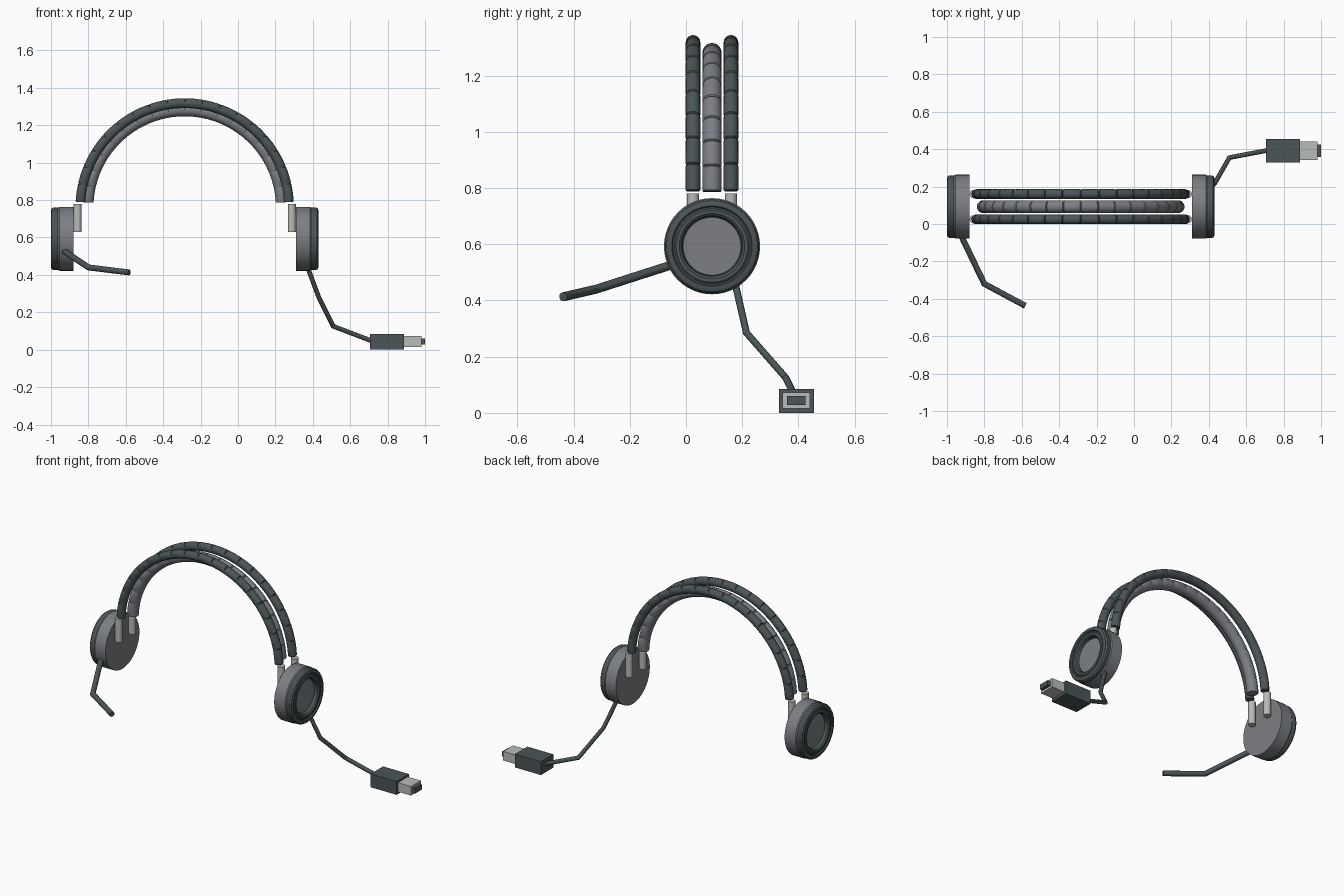
import bpy, bmesh, math
from mathutils import Vector

if "Cube" in bpy.data.objects:
    bpy.data.objects.remove(bpy.data.objects["Cube"])

MID_X, MID_Y = -0.285, 0.0925      # centre of the headset
CUP_Z, BAND_Z = 0.593, 0.76


def material(name, rgb):
    m = bpy.data.materials.new(name)
    m.use_nodes = True
    m.diffuse_color = (*rgb, 1)
    m.node_tree.nodes["Principled BSDF"].inputs["Base Color"].default_value = (*rgb, 1)
    return m


DARK = material("dark slate", (0.07, 0.09, 0.096))
GREY = material("mid grey", (0.2, 0.21, 0.23))
LIGHT = material("light metal", (0.48, 0.5, 0.48))


def finish(name, bm, mat, smooth=True):
    bmesh.ops.recalc_face_normals(bm, faces=bm.faces[:])
    me = bpy.data.meshes.new(name)
    bm.to_mesh(me)
    bm.free()
    ob = bpy.data.objects.new(name, me)
    bpy.context.collection.objects.link(ob)
    me.materials.append(mat)
    if smooth:
        bpy.ops.object.select_all(action='DESELECT')
        ob.select_set(True)
        bpy.context.view_layer.objects.active = ob
        bpy.ops.object.shade_smooth_by_angle(angle=math.radians(32))
    return ob


def skin(bm, rings):
    # bridge successive vertex rings and cap both ends
    n = len(rings[0])
    for a, b in zip(rings, rings[1:]):
        for i in range(n):
            j = (i + 1) % n
            bm.faces.new((a[i], a[j], b[j], b[i]))
    bm.faces.new(rings[0])
    bm.faces.new(rings[-1])


def lathe(name, profile, side, mat, sides=48):
    # profile of (outward offset, radius) turned about the ear axis
    bm = bmesh.new()
    rings = []
    for off, r in profile:
        rings.append([bm.verts.new((MID_X + side * off,
                                    MID_Y + r * math.cos(math.tau * i / sides),
                                    CUP_Z + r * math.sin(math.tau * i / sides)))
                      for i in range(sides)])
    skin(bm, rings)
    return finish(name, bm, mat)


def band(name, y, major, minor, mat, segments=18, sides=20):
    # arched tube with narrow grooves on its outer side
    bm = bmesh.new()
    rings = []
    start, end = math.radians(3), math.radians(177)
    step = (end - start) / segments
    gap = 0.004 / major
    for s in range(segments):
        for t, drop in ((0, 0.16), (gap, 0), (step / 2, 0), (step - gap, 0), (step, 0.16)):
            if t == 0 and s > 0:
                continue
            a = start + s * step + t
            ring = []
            for i in range(sides):
                u = math.tau * i / sides
                r = minor * (1 - drop * max(0, 0.35 + 0.65 * math.cos(u)))
                d = major + r * math.cos(u)
                ring.append(bm.verts.new((MID_X + d * math.cos(a),
                                          y + r * math.sin(u),
                                          BAND_Z + d * math.sin(a))))
            rings.append(ring)
    skin(bm, rings)
    return finish(name, bm, mat)


def tube(name, points, radius, mat):
    # mitred round tube through a few points
    pts = [Vector(p) for p in points]
    dirs = [(b - a).normalized() for a, b in zip(pts, pts[1:])]
    bm = bmesh.new()
    rings, sides = [], 12
    side = dirs[0].cross(Vector((0, 0, 1))).normalized()
    up = side.cross(dirs[0])
    first = []
    for i in range(sides):
        u = math.tau * i / sides
        first.append(pts[0] + radius * (side * math.cos(u) + up * math.sin(u)))
    rings.append([bm.verts.new(p) for p in first])
    current = first
    for k, d in enumerate(dirs):
        nxt = dirs[k + 1] if k + 1 < len(dirs) else d
        plane = (d + nxt).normalized()
        # slide each point along its segment to the mitre plane
        current = [p + d * ((pts[k + 1] - p).dot(plane) / d.dot(plane)) for p in current]
        rings.append([bm.verts.new(p) for p in current])
    skin(bm, rings)
    return finish(name, bm, mat)


def box(name, lo, hi, mat):
    bm = bmesh.new()
    bmesh.ops.create_cube(bm, size=1)
    for v in bm.verts:
        v.co = [l + (c + 0.5) * (h - l) for c, l, h in zip(v.co, lo, hi)]
    return finish(name, bm, mat, smooth=False)


# headband: two dark outer tubes and one padded inner tube
BAND_Y = (0.025, 0.16)
for label, y in zip(("front", "back"), BAND_Y):
    band(label + "_headband_tube", y, 0.558, 0.026, DARK)
band("inner_headband_pad", MID_Y, 0.522, 0.034, GREY)

# ear cups and the posts that carry them
SHELL = [(0.595, 0.171), (0.67, 0.171), (0.678, 0.165)]
PAD = [(0.67, 0.163), (0.68, 0.168), (0.702, 0.168), (0.711, 0.162), (0.715, 0.152),
       (0.715, 0.143), (0.708, 0.139), (0.708, 0.134), (0.713, 0.128), (0.713, 0.116),
       (0.706, 0.108), (0.684, 0.104)]
for label, side in (("left", 1), ("right", -1)):
    lathe(label + "_ear_cup", SHELL, side, GREY)
    lathe(label + "_ear_pad", PAD, side, DARK)
    lathe(label + "_cup_disc", [(0.68, 0.101), (0.688, 0.101)], side, GREY)
    for place, y in zip(("front", "back"), BAND_Y):
        x = MID_X + side * 0.573
        tube(f"{label}_{place}_post", [(x, y, 0.63), (x + 0.00001, y, 0.78)], 0.022, LIGHT)

# microphone boom
tube("microphone_boom", [(-0.935, -0.04, 0.53), (-0.80, -0.32, 0.44),
                         (-0.582, -0.437, 0.413)], 0.016, DARK)

# cable and plug
tube("cable", [(0.365, 0.175, 0.46), (0.43, 0.215, 0.285),
               (0.51, 0.355, 0.125), (0.72, 0.395, 0.045)], 0.0125, DARK)
box("plug_body", (0.705, 0.33, 0.0), (0.888, 0.455, 0.085), DARK)
box("plug_shell", (0.888, 0.343, 0.015), (0.98, 0.442, 0.073), LIGHT)
box("plug_tongue", (0.97, 0.359, 0.028), (1.0, 0.425, 0.06), DARK)
